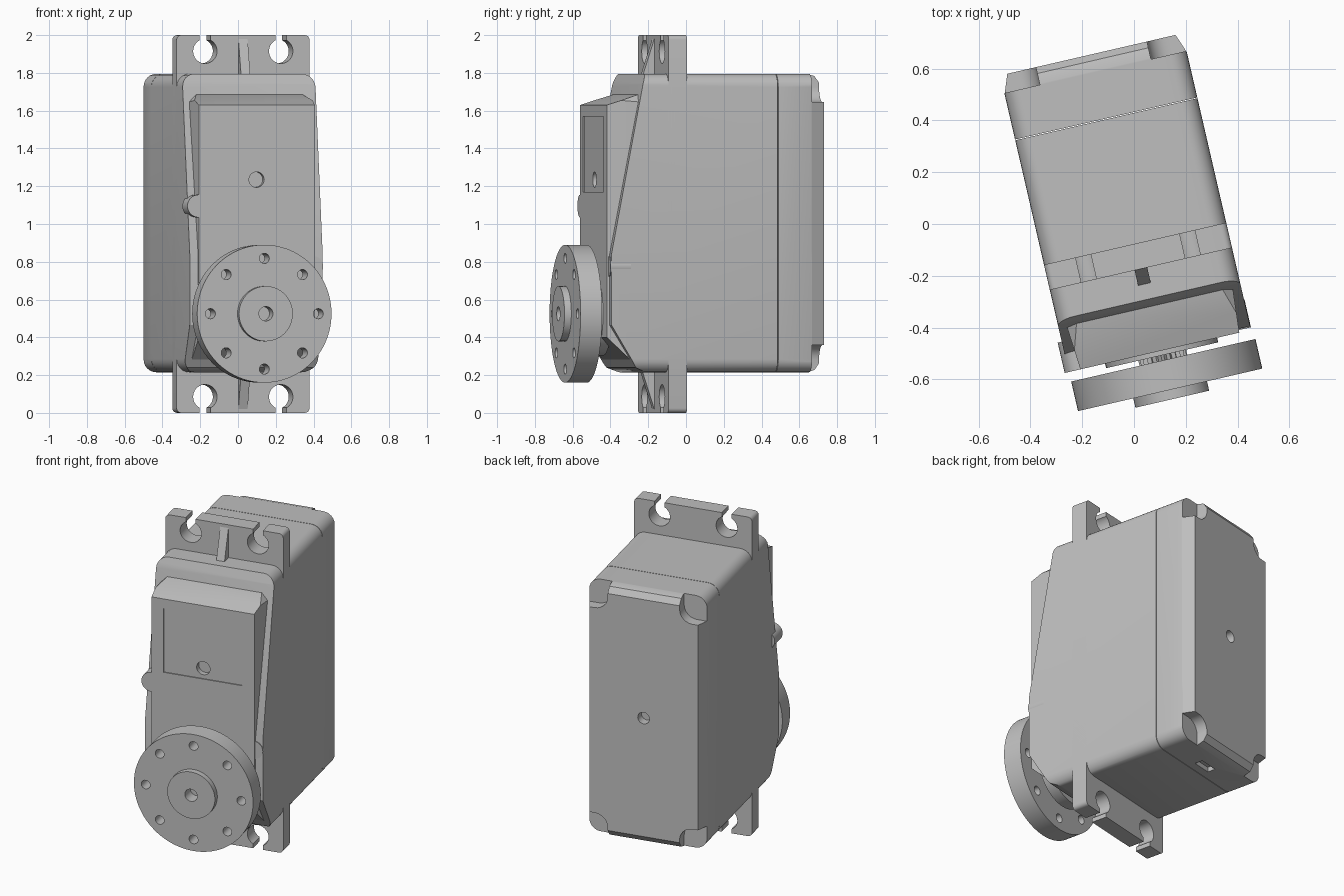
import bpy, bmesh
from math import cos, sin, pi, radians
from mathutils import Vector

if "Cube" in bpy.data.objects:
    bpy.data.objects.remove(bpy.data.objects["Cube"])

grey = bpy.data.materials.new("plain_grey")
grey.use_nodes = True
TONE = (0.52, 0.52, 0.52, 1)
grey.diffuse_color = TONE
grey.node_tree.nodes["Principled BSDF"].inputs["Base Color"].default_value = TONE

MID = -0.013      # centre line of the case
HALF = 0.361      # half width of the case
TURN = radians(13)
AXLE = (-0.008, 0.525)
parts = []


def rounded(x0, x1, z0, z1, r, steps=6):
    """Rectangle outline with rounded corners (one step gives chamfers)."""
    pts = []
    corners = [(x1 - r, z1 - r), (x0 + r, z1 - r), (x0 + r, z0 + r), (x1 - r, z0 + r)]
    for q, (cx, cz) in enumerate(corners):
        for i in range(steps + 1):
            a = (q + i / steps) * pi / 2
            pts.append((cx + r * cos(a), cz + r * sin(a)))
    return pts


def box(x0, x1, z0, z1):
    return [(x0, z0), (x1, z0), (x1, z1), (x0, z1)]


def circle(c, r, n=48, r_alt=None):
    """Circle outline; a second radius makes teeth."""
    radii = (r, r_alt or r)
    return [(c[0] + radii[i % 2] * cos(2 * pi * i / n),
             c[1] + radii[i % 2] * sin(2 * pi * i / n)) for i in range(n)]


def prism(name, outline, y0, y1, slices=(), keep=True):
    """Extrude an outline along y, then trim it with planes (point, outward normal)."""
    bm = bmesh.new()
    face = bm.faces.new([bm.verts.new((x, y0, z)) for x, z in outline])
    ext = bmesh.ops.extrude_face_region(bm, geom=[face], use_keep_orig=True)
    moved = [v for v in ext["geom"] if isinstance(v, bmesh.types.BMVert)]
    bmesh.ops.translate(bm, verts=moved, vec=(0, y1 - y0, 0))
    for co, no in slices:
        geom = bm.verts[:] + bm.edges[:] + bm.faces[:]
        bmesh.ops.bisect_plane(bm, geom=geom, plane_co=co,
                               plane_no=Vector(no).normalized(), clear_outer=True)
        rim = [e for e in bm.edges if e.is_boundary]
        bmesh.ops.holes_fill(bm, edges=rim, sides=0)
    bmesh.ops.recalc_face_normals(bm, faces=bm.faces)
    mesh = bpy.data.meshes.new(name)
    bm.to_mesh(mesh)
    bm.free()
    mesh.materials.append(grey)
    obj = bpy.data.objects.new(name, mesh)
    bpy.context.collection.objects.link(obj)
    if keep:
        parts.append(obj)
    return obj


def cut(target, outline, y0, y1):
    """Subtract an extruded outline from a part."""
    tool = prism("cutter", outline, y0, y1, keep=False)
    tool.hide_render = True
    mod = target.modifiers.new("cut", "BOOLEAN")
    mod.operation, mod.solver, mod.object = "DIFFERENCE", "EXACT", tool
    bpy.context.view_layer.objects.active = target
    bpy.ops.object.modifier_apply(modifier=mod.name)
    bpy.data.objects.remove(tool)


# Main case, with its front sloping back toward the top
section = rounded(MID - HALF, MID + HALF, 0.215, 1.795, 0.07)
case = prism("case", section, -0.485, 0.418, [
    ((0, -0.314, 1.74), (0, -0.9, 0.171)),
    ((0, -0.295, 1.795), (0, -0.055, 0.019)),
    ((0, -0.47, 0.44), (0, -0.2, -0.12)),
    ((0, -0.29, 0.215), (0, -0.025, -0.06)),
])

# Back cover with eased edges, corner screw pockets and a centre hole
trims = []
for s in (-1, 1):
    trims.append(((MID + s * HALF, 0.6, 1), (s * 0.075, 0.028, 0)))
    for y, z, ny, nz in ((0.61, 0.79, 0.3, 1), (0.65, 0.778, 0.85, 0.6)):
        trims.append(((0, y, 1.005 + s * z), (0, ny, s * nz)))
back = prism("back_cover", section, 0.421, 0.675, trims)
for sx in (-1, 1):
    for z0, z1 in ((1.645, 2.1), (-0.1, 0.36)):
        xs = sorted((MID + sx * 0.22, MID + sx * 0.7))
        cut(back, rounded(*xs, z0, z1, 0.08), 0.605, 0.8)
cut(back, circle((MID, 1.005), 0.036, 32), 0.62, 0.8)
cut(back, box(MID - 0.06, MID + 0.06, 0.1, 0.245), 0.47, 0.52)

# Mounting flange with open screw holes
flange = prism("mounting_flange", rounded(MID - HALF, MID + HALF, 0, 2, 0.025, 4),
               -0.175, -0.075)
for sx in (-1, 1):
    for z, outer in ((1.915, 2.1), (0.085, -0.1)):
        x = MID + sx * 0.206
        cut(flange, circle((x, z), 0.065), -0.3, 0.1)
        cut(flange, box(x - 0.03, x + 0.03, min(z, outer), max(z, outer)), -0.3, 0.1)

# Wedge ribs on the flange
for name, s in (("upper_rib", 1), ("lower_rib", -1)):
    zs = sorted((1 + s * 0.7, 1 + s * 0.98))
    prism(name, box(MID - 0.025, MID + 0.025, *zs), -0.3, -0.15,
          [((0, -0.175, 1 + s * 0.98), (0, -0.185, s * 0.06))])

# Raised gear cover with a shallow label panel and screw hole
gear_cover = prism("gear_cover", rounded(MID - 0.33, MID + 0.33, 0.24, 1.69, 0.045, 1),
                   -0.5, -0.2, [
    ((0, -0.31, 1.69), (0, -0.06, 0.19)),
    ((0, -0.5, 0.4), (0, -0.16, -0.17)),
    ((MID - 0.33, -0.31, 0), (-1, -0.08, 0)),
    ((MID + 0.33, -0.31, 0), (1, -0.08, 0)),
])
cut(gear_cover, box(MID - 0.24, MID + 0.24, 1.17, 1.57), -0.6, -0.494)
cut(gear_cover, circle((MID, 1.235), 0.041, 32), -0.6, -0.46)

# Small side bosses next to the gear cover
prism("right_boss", circle((-0.33, 1.095), 0.06, 32), -0.5, -0.38)
prism("left_boss", circle((0.295, 0.775), 0.055, 32), -0.49, -0.38)

# Output collar and splined shaft
prism("output_collar", circle(AXLE, 0.222), -0.518, -0.45)
prism("splined_shaft", circle(AXLE, 0.095, 50, 0.082), -0.6, -0.5)

# Output disc with a ring of holes, and its hub
disc = prism("output_disc", circle(AXLE, 0.365, 96), -0.655, -0.538)
for i in range(8):
    a = i * pi / 4
    c = (AXLE[0] + 0.293 * cos(a), AXLE[1] + 0.293 * sin(a))
    cut(disc, circle(c, 0.027, 24), -0.8, -0.4)
hub = prism("disc_hub", circle(AXLE, 0.146, 64), -0.692, -0.65)
for part in (disc, hub):
    cut(part, circle(AXLE, 0.038, 32), -0.8, -0.61)

# Smooth the curved faces and turn the whole model
bpy.ops.object.select_all(action="DESELECT")
for obj in parts:
    obj.rotation_euler.z = TURN
    obj.select_set(True)
bpy.context.view_layer.objects.active = case
bpy.ops.object.shade_smooth_by_angle(angle=radians(25))
